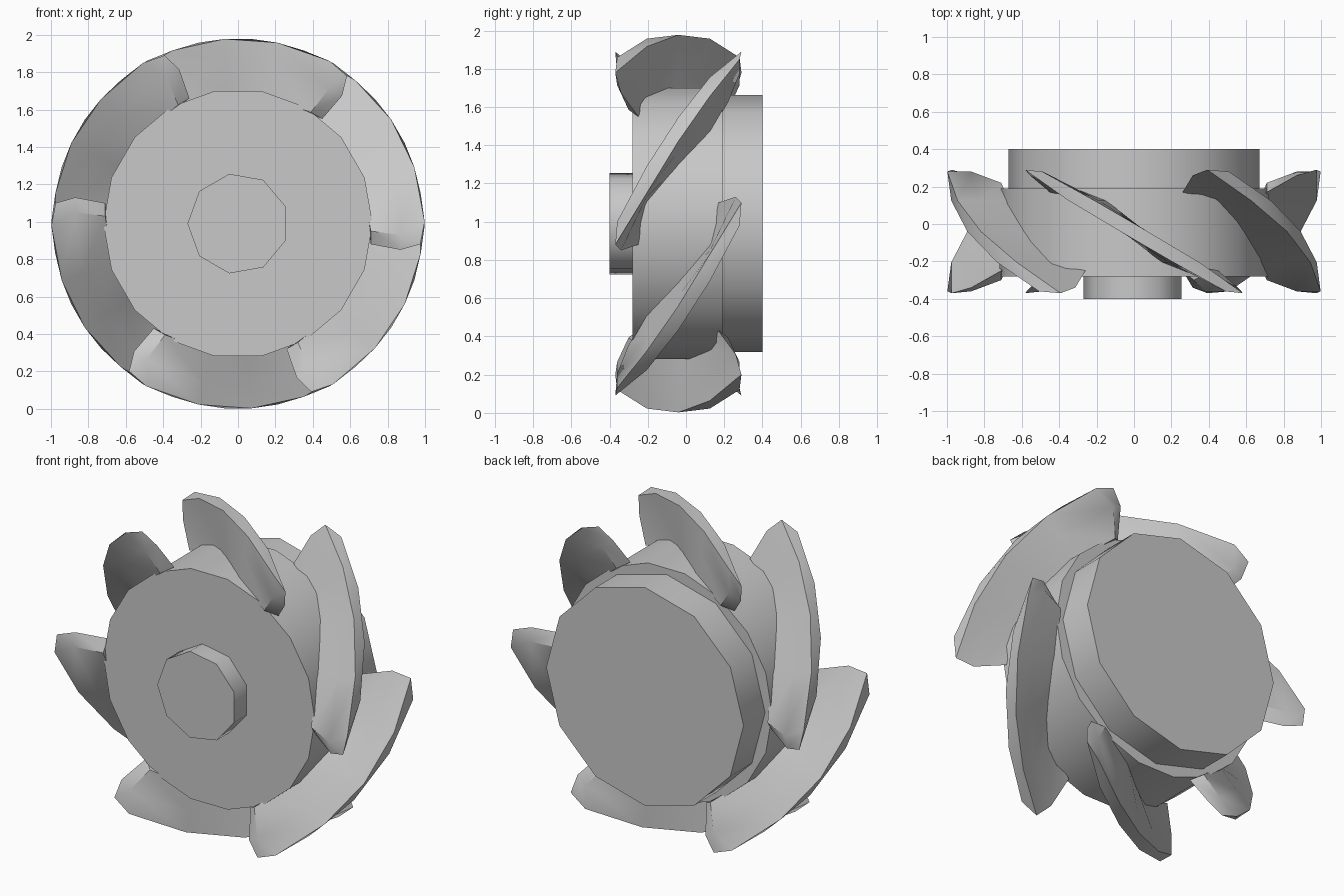
import bpy, bmesh, math
from mathutils import Matrix, Vector

cube = bpy.data.objects.get("Cube")
if cube:
    bpy.data.objects.remove(cube)

CENTRE = Vector((0, 0, 0.99))

steel = bpy.data.materials.new("grey_metal")
steel.use_nodes = True
GREY = (0.58, 0.58, 0.58, 1)
steel.diffuse_color = GREY
steel.node_tree.nodes["Principled BSDF"].inputs["Base Color"].default_value = GREY


def finish(name, bm, angle):
    bmesh.ops.recalc_face_normals(bm, faces=bm.faces)
    mesh = bpy.data.meshes.new(name)
    bm.to_mesh(mesh)
    bm.free()
    mesh.materials.append(steel)
    obj = bpy.data.objects.new(name, mesh)
    bpy.context.collection.objects.link(obj)
    bpy.ops.object.select_all(action="DESELECT")
    obj.select_set(True)
    bpy.context.view_layer.objects.active = obj
    bpy.ops.object.shade_smooth_by_angle(angle=math.radians(angle))
    return obj


def polar(r, deg, y):
    a = math.radians(deg)
    return CENTRE + Vector((r * math.cos(a), y, r * math.sin(a)))


# Round parts lie along y, with one corner on the -x side
def disc(name, sides, radius, y0, y1):
    bm = bmesh.new()
    rings = [[bm.verts.new(polar(radius, 180 + 360 * i / sides, y))
              for i in range(sides)] for y in (y0, y1)]
    for i in range(sides):
        j = (i + 1) % sides
        bm.faces.new((rings[0][i], rings[0][j], rings[1][j], rings[1][i]))
    for ring in rings:
        bm.faces.new(ring)
    return finish(name, bm, 50)


disc("hub", 18, 0.72, -0.28, 0.19)
disc("front_boss", 9, 0.27, -0.40, -0.27)
disc("back_plate", 12, 0.672, 0.18, 0.40)

# Front tip of a blade: radius, sideways offset, depth
LEAD = [(0.71, -0.04, -0.30), (0.87, -0.06, -0.36), (0.998, 0.01, -0.36)]
TRAIL = [(0.71, -0.11, -0.25), (0.87, -0.14, -0.34), (0.975, -0.11, -0.37)]
MID_ANGLE, MID_Y, STEP, HALF_WIDTH, PITCH = 30, -0.04, 16.5, 4.2, 100


def tip(points):
    return [(math.hypot(r, t), math.degrees(math.atan2(t, r)), y) for r, t, y in points]


def turned(points):
    return [(r, 2 * MID_ANGLE - a, 2 * MID_Y - y) for r, a, y in points]


# One helical blade: each station holds a leading and a trailing wall edge
def blade(name, turn):
    lead, trail = tip(LEAD), tip(TRAIL)
    stations = [(lead, trail)]
    for k in (-1, 0, 1):
        angle, y = MID_ANGLE + k * STEP, MID_Y + k * STEP / PITCH
        stations.append(tuple([(r, angle + s * HALF_WIDTH, y) for r in (0.70, 0.87, 0.99)]
                              for s in (1, -1)))
    stations.append((turned(trail), turned(lead)))
    bm = bmesh.new()
    loops = []
    for front, back in stations:
        loops.append([bm.verts.new(polar(r, a + turn, y)) for r, a, y in front + back[::-1]])
    for a, b in zip(loops, loops[1:]):
        for i in range(6):
            j = (i + 1) % 6
            bm.faces.new((a[i], a[j], b[j], b[i]))
    for loop in (loops[0], loops[-1]):
        bm.faces.new((loop[0], loop[1], loop[4], loop[5]))
        bm.faces.new((loop[1], loop[2], loop[3], loop[4]))
    return finish(name, bm, 32)


for n in range(6):
    blade(f"blade_{n + 1}", 60 * n)
